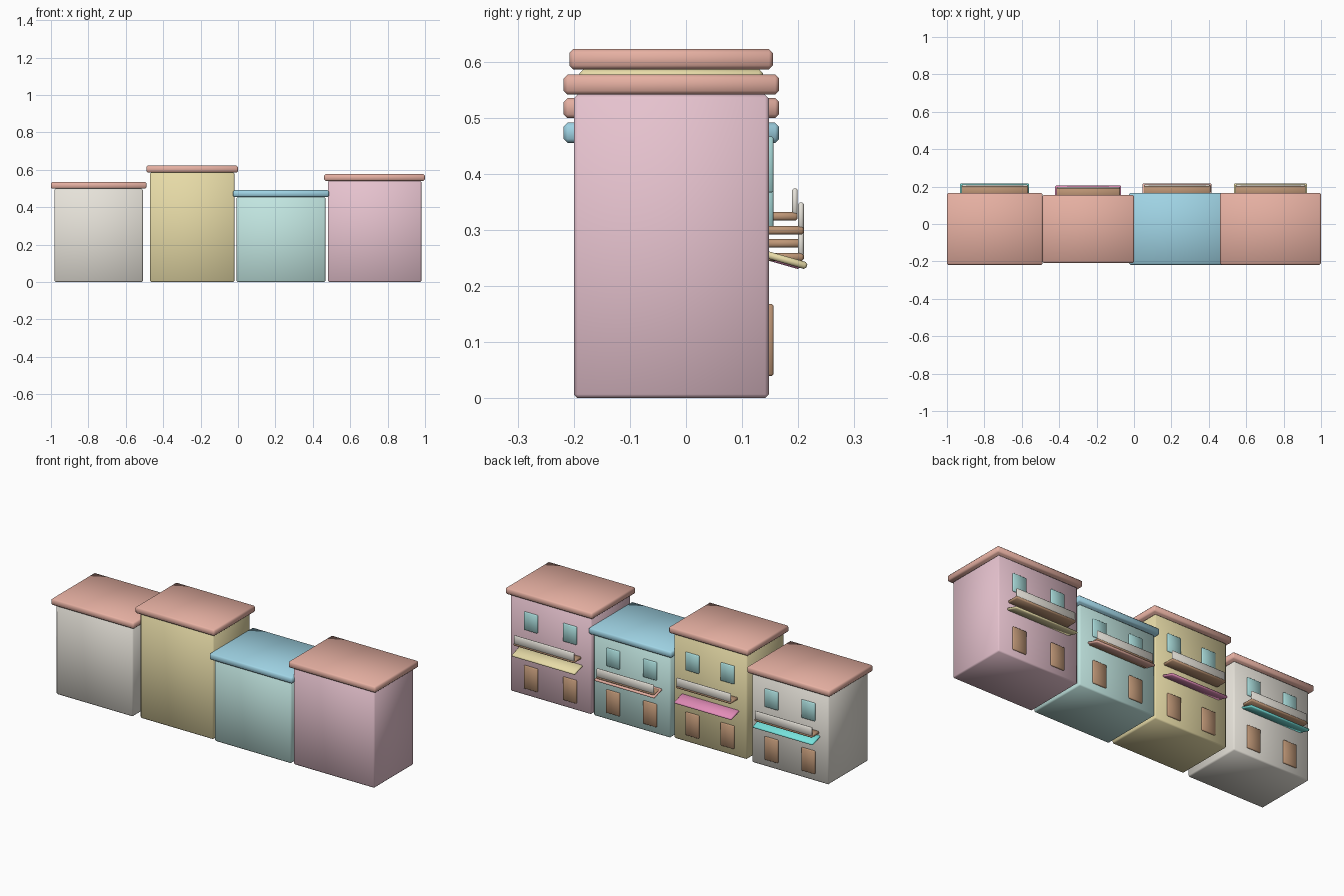
import bpy
import math

cube = bpy.data.objects.get("Cube")
if cube:
    bpy.data.objects.remove(cube, do_unlink=True)


def make_material(name, rgb):
    """Flat material from an sRGB 0-255 triple."""
    linear = [((c / 255 + 0.055) / 1.055) ** 2.4 for c in rgb] + [1.0]
    mat = bpy.data.materials.new(name)
    mat.use_nodes = True
    mat.diffuse_color = linear
    shader = mat.node_tree.nodes["Principled BSDF"]
    shader.inputs["Base Color"].default_value = linear
    shader.inputs["Roughness"].default_value = 0.8
    return mat


MATS = {name: make_material(name, rgb) for name, rgb in {
    "off_white": (232, 228, 219),
    "cream_yellow": (232, 220, 168),
    "mint": (194, 230, 225),
    "soft_pink": (232, 196, 208),
    "terracotta": (230, 176, 162),
    "sky_blue": (160, 212, 229),
    "wood_brown": (190, 150, 118),
    "window_aqua": (168, 218, 217),
    "turquoise": (118, 226, 220),
    "rose": (226, 140, 184),
}.items()}


def box(name, center, size, colour, bevel, tilt=0.0):
    """Softly shaded box with chamfered edges, tilted about x."""
    bpy.ops.mesh.primitive_cube_add(size=1, location=center)
    obj = bpy.context.object
    obj.name = name
    for vert in obj.data.vertices:
        vert.co = [c * s for c, s in zip(vert.co, size)]
    obj.rotation_euler.x = tilt
    obj.data.materials.append(MATS[colour])
    for face in obj.data.polygons:
        face.use_smooth = True
    mod = obj.modifiers.new("chamfer", "BEVEL")
    mod.width = bevel
    mod.segments = 1
    return obj


def house(tag, x, width, height, front, back, wall, roof, awning):
    depth = back - front
    mid = (front + back) / 2

    # Walls and overhanging flat roof
    box(tag + "_walls", (x, mid, height / 2), (width, depth, height), wall, 0.007)
    box(tag + "_roof", (x, mid, height + 0.018),
        (width + 0.038, depth + 0.036, 0.036), roof, 0.007)

    # Doors and upper windows
    for side, sign in (("left", 1), ("right", -1)):
        px = x + sign * 0.24 * width
        box(f"{tag}_{side}_door", (px, back, 0.104),
            (0.083, 0.016, 0.128), "wood_brown", 0.003)
        box(f"{tag}_{side}_window", (px, back, height * 0.77),
            (0.083, 0.016, 0.1), "window_aqua", 0.003)

    # Balcony deck and its solid railing
    deck_z = height * 0.553
    box(tag + "_balcony_deck", (x, back + 0.029, deck_z),
        (width * 0.75, 0.066, 0.015), "wood_brown", 0.004)
    box(tag + "_balcony_railing", (x, back + 0.057, deck_z + 0.026),
        (width * 0.74, 0.01, 0.048), "off_white", 0.003)

    # Sloping awning over the doors
    box(tag + "_awning", (x, back + 0.031, 0.246),
        (width * 0.78, 0.076, 0.013), awning, 0.004, math.radians(-16))


# Row of four houses
house("white_house", -0.745, 0.474, 0.499, -0.2, 0.148,
      "off_white", "terracotta", "turquoise")
house("yellow_house", -0.245, 0.452, 0.586, -0.19, 0.137,
      "cream_yellow", "terracotta", "rose")
house("mint_house", 0.23, 0.474, 0.455, -0.2, 0.148,
      "mint", "sky_blue", "terracotta")
house("pink_house", 0.73, 0.5, 0.541, -0.2, 0.148,
      "soft_pink", "terracotta", "cream_yellow")
